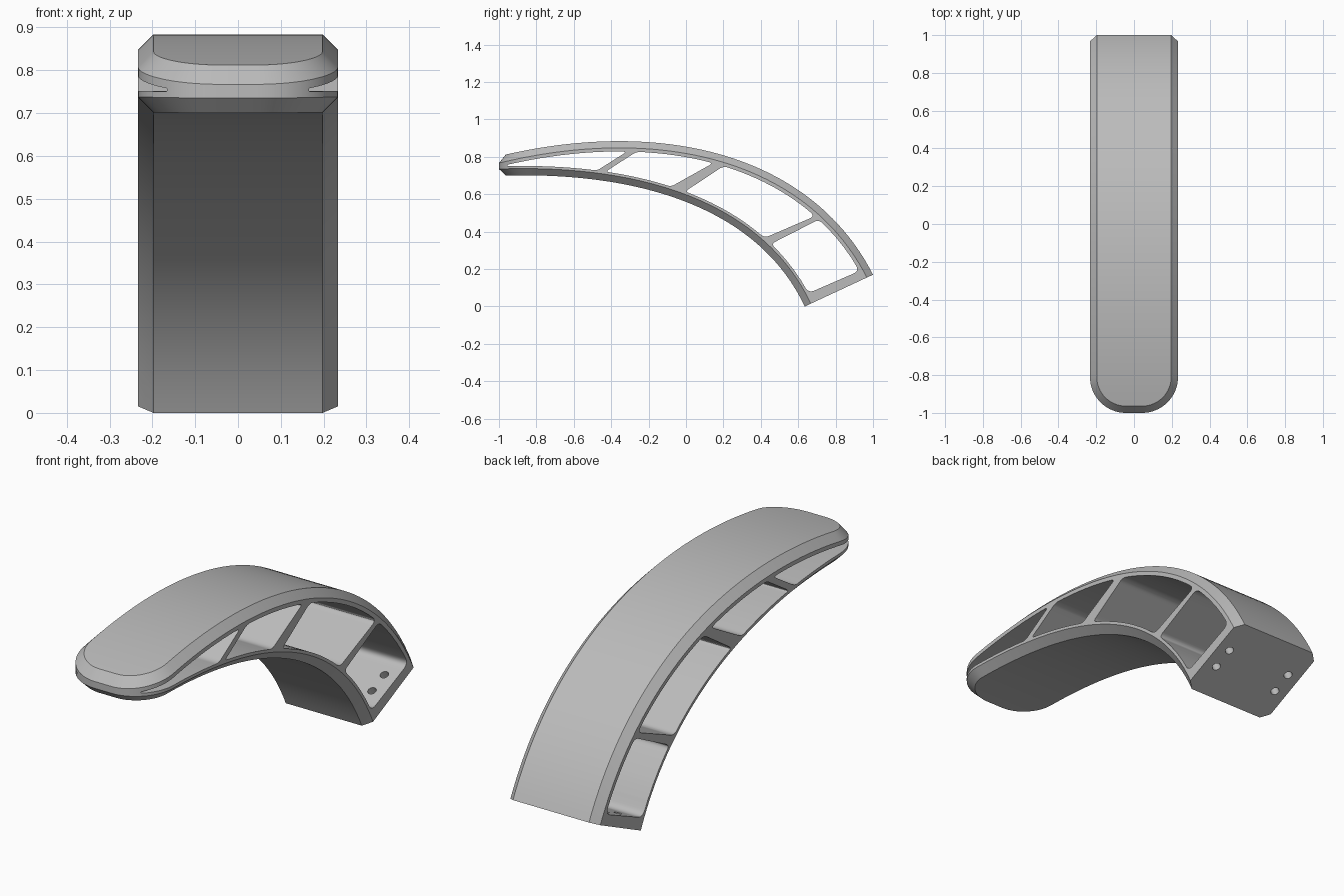
import bpy, bmesh, math
from mathutils import Vector, Matrix

cube = bpy.data.objects.get("Cube")
if cube:
    bpy.data.objects.remove(cube, do_unlink=True)

HALF_W = 0.233      # half width of the arm
CHAMFER = 0.036
RADIUS = 0.19       # plan radius of the front corners

grey = bpy.data.materials.new("plain grey")
grey.use_nodes = True
grey.diffuse_color = (0.5, 0.5, 0.5, 1)
grey.node_tree.nodes["Principled BSDF"].inputs["Base Color"].default_value = (0.5, 0.5, 0.5, 1)


def curve(a, b, c, d, steps=80):
    """Side profile (y, z) as a cubic curve, run on straight at both ends."""
    a, b, c, d = (Vector(p) for p in (a, b, c, d))
    pts = []
    for i in range(steps + 1):
        t = i / steps
        u = 1 - t
        pts.append(a * u**3 + b * (3 * u * u * t) + c * (3 * u * t * t) + d * t**3)
    return [a - (b - a).normalized() * 0.2] + pts + [d + (d - c).normalized() * 2]


def offset(pts, dist):
    """Move a profile sideways; positive is upward."""
    out = []
    for i, p in enumerate(pts):
        d = (pts[min(i + 1, len(pts) - 1)] - pts[max(i - 1, 0)]).normalized()
        out.append(p + Vector((-d.y, d.x)) * dist)
    return out


def height(pts, y):
    for p, q in zip(pts, pts[1:]):
        if q.x >= y:
            return p.y + (q.y - p.y) * (y - p.x) / (q.x - p.x)
    return pts[-1].y


def make_object(name, bm):
    bmesh.ops.recalc_face_normals(bm, faces=bm.faces[:])
    mesh = bpy.data.meshes.new(name)
    bm.to_mesh(mesh)
    bm.free()
    mesh.materials.append(grey)
    obj = bpy.data.objects.new(name, mesh)
    bpy.context.collection.objects.link(obj)
    return obj


outer = curve((-0.965, 0.812), (-0.088, 1.012), (0.682, 0.794), (1.0, 0.17))
inner = curve((-0.965, 0.70), (-0.215, 0.72), (0.395, 0.51), (0.635, 0.0))
outer_rim, inner_rim = offset(outer, -CHAMFER), offset(inner, CHAMFER)

# Plan outline of one side: rounded front corner, then the straight flank
plan = []
for i in range(17):
    a = math.pi / 2 * i / 16
    n = Vector((math.sin(a), -math.cos(a)))
    plan.append((Vector((HALF_W - RADIUS, RADIUS - 1)) + n * RADIUS, n))
for i in range(1, 71):
    y = RADIUS - 1 + (2.15 - RADIUS) * i / 70
    plan.append((Vector((HALF_W, y)), Vector((1, 0))))

# Arm body: eight-sided rings with chamfered edges
bm = bmesh.new()
rings = []
for p, n in plan:
    q = p - n * CHAMFER
    half = [(q.x, q.y, height(outer, q.y)), (p.x, p.y, height(outer_rim, p.y)),
            (p.x, p.y, height(inner_rim, p.y)), (q.x, q.y, height(inner, q.y))]
    ring = half + [(-x, y, z) for x, y, z in reversed(half)]
    rings.append([bm.verts.new(v) for v in ring])
for r, s in zip(rings, rings[1:]):
    for k in range(8):
        m = (k + 1) % 8
        bm.faces.new((r[k], r[m], s[m], s[k]))
front = rings[0]
for k in range(3):
    bm.faces.new((front[k], front[k + 1], front[6 - k], front[7 - k]))
bm.faces.new(rings[-1])

# Slanted mounting end
along = Vector((0, 0.365, 0.17)).normalized()
end_normal = Vector((0, along.z, -along.y))
end_centre = Vector((0, 0.8175, 0.085))
cut = bmesh.ops.bisect_plane(bm, geom=bm.verts[:] + bm.edges[:] + bm.faces[:],
                             plane_co=end_centre, plane_no=end_normal, clear_outer=True)
rim = [e for e in cut["geom_cut"] if isinstance(e, bmesh.types.BMEdge)]
bmesh.ops.contextual_create(bm, geom=rim)
arm = make_object("arm_body", bm)

# Side windows, following the two curved walls, with rounded corners
top_wall, low_wall = offset(outer, -0.055), offset(inner, 0.05)
windows = [(-0.955, -0.475, -0.955, -0.315), (-0.43, -0.08, -0.265, 0.145),
           (-0.005, 0.42, 0.2, 0.69), (0.455, 0.655, 0.71, 0.927)]


def wall_points(wall, y0, y1, count):
    ys = [y0 + (y1 - y0) * i / count for i in range(count + 1)]
    return [Vector((y, height(wall, y))) for y in ys]


def rounded(side):
    """Join two wall runs into a loop, rounding the four end corners."""
    loop = [p for run in side for p in run]
    corners = {0, len(side[0]) - 1, len(side[0]), len(loop) - 1}
    out = []
    for i, c in enumerate(loop):
        if i not in corners:
            out.append(c)
            continue
        a, b = loop[i - 1] - c, loop[(i + 1) % len(loop)] - c
        r = min(0.035, 0.45 * a.length, 0.45 * b.length)
        a, b = a.normalized() * r, b.normalized() * r
        for k in range(7):
            t = k / 6
            out.append(c + a * (1 - t)**2 + b * t**2)
    return out


bm = bmesh.new()
for low0, low1, top0, top1 in windows:
    count = max(5, round((low1 - low0) / 0.045))
    loop = rounded([wall_points(low_wall, low0, low1, count),
                    wall_points(top_wall, top1, top0, count)])
    face = bm.faces.new([bm.verts.new((-0.4, p.x, p.y)) for p in loop])
    moved = bmesh.ops.extrude_face_region(bm, geom=[face])["geom"]
    bmesh.ops.translate(bm, vec=(0.8, 0, 0),
                        verts=[v for v in moved if isinstance(v, bmesh.types.BMVert)])
window_cutter = make_object("window_cutter", bm)

# Four bolt holes through the mounting end
bm = bmesh.new()
turn = end_normal.to_track_quat("Z", "Y").to_matrix().to_4x4()
for x in (-0.17, 0.17):
    for s in (-0.05, 0.05):
        place = Matrix.Translation(end_centre + Vector((x, 0, 0)) + along * s)
        bmesh.ops.create_cone(bm, cap_ends=True, segments=24, radius1=0.019,
                              radius2=0.019, depth=0.18, matrix=place @ turn)
hole_cutter = make_object("hole_cutter", bm)

# Cut, then shade
bpy.ops.object.select_all(action="DESELECT")
bpy.context.view_layer.objects.active = arm
arm.select_set(True)
for cutter in (window_cutter, hole_cutter):
    cutter.hide_render = True
    mod = arm.modifiers.new(cutter.name, "BOOLEAN")
    mod.operation = "DIFFERENCE"
    mod.solver = "EXACT"
    mod.object = cutter
    bpy.ops.object.modifier_apply(modifier=mod.name)
    bpy.data.objects.remove(cutter, do_unlink=True)
bpy.ops.object.shade_smooth_by_angle(angle=math.radians(25))
